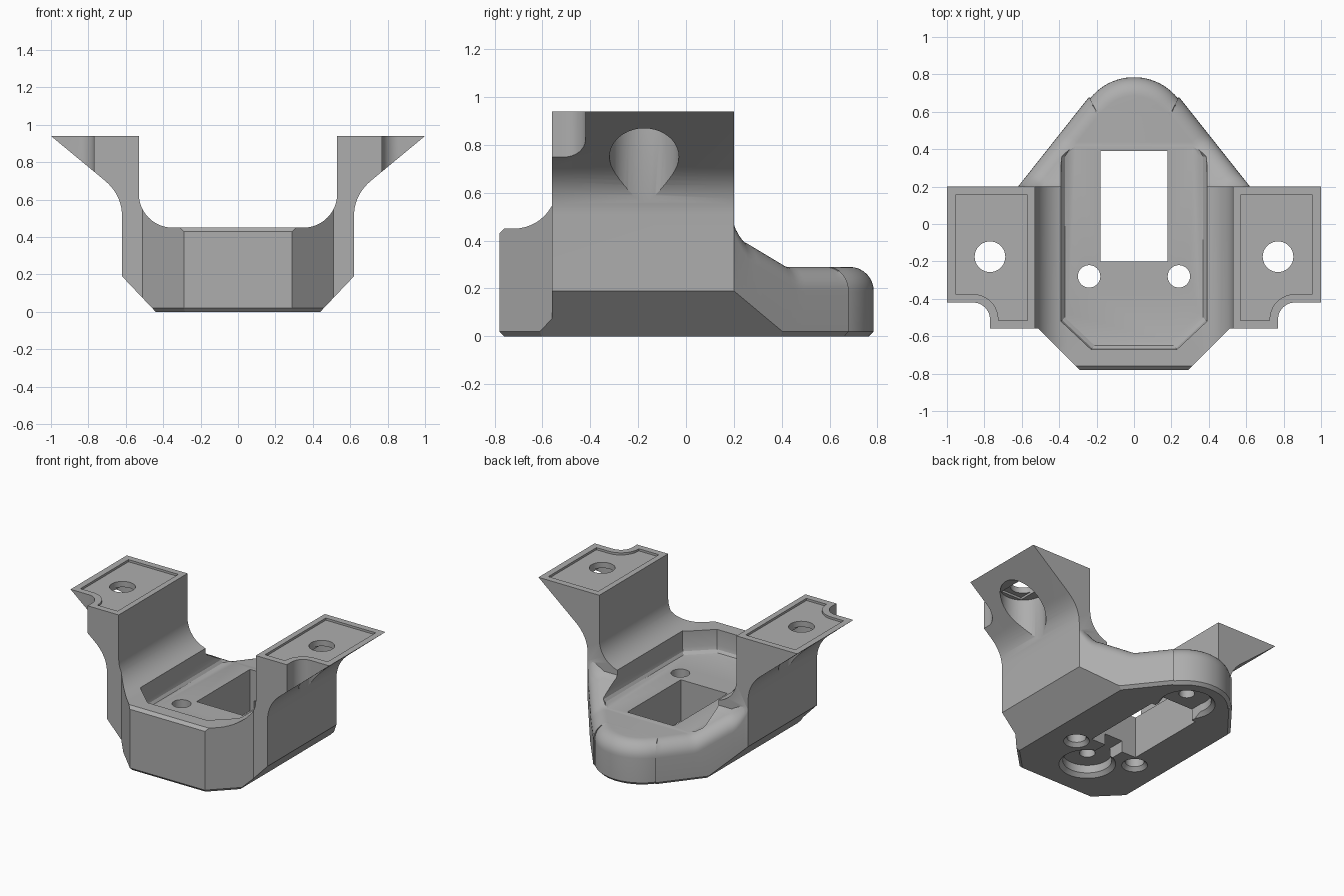
import bpy, bmesh
from math import sin, cos, pi, radians, hypot

if "Cube" in bpy.data.objects:
    bpy.data.objects.remove(bpy.data.objects["Cube"])

grey = bpy.data.materials.new("plain grey")
grey.use_nodes = True
grey.diffuse_color = (0.42, 0.42, 0.42, 1)
grey.node_tree.nodes["Principled BSDF"].inputs["Base Color"].default_value = grey.diffuse_color


def loft(name, rings, caps=True):
    """Skin matching closed rings of 3D points; caps are n-gons or mirrored strips."""
    bm = bmesh.new()
    loops = [[bm.verts.new(p) for p in ring] for ring in rings]
    n = len(rings[0])
    for a, b in zip(loops, loops[1:]):
        for i in range(n):
            j = (i + 1) % n
            bm.faces.new((a[i], a[j], b[j], b[i]))
    for loop in (loops[0], loops[-1]):
        if caps:
            bm.faces.new(loop)
        else:
            for i in range(n // 2 - 1):
                bm.faces.new((loop[i], loop[i + 1], loop[n - 2 - i], loop[n - 1 - i]))
    bmesh.ops.recalc_face_normals(bm, faces=bm.faces)
    mesh = bpy.data.meshes.new(name)
    bm.to_mesh(mesh)
    bm.free()
    mesh.materials.append(grey)
    ob = bpy.data.objects.new(name, mesh)
    bpy.context.collection.objects.link(ob)
    return ob


def prism(name, outline, z0, z1):
    return loft(name, [[(x, y, z) for x, y in outline] for z in (z0, z1)])


def box(name, x0, x1, y0, y1, z0, z1):
    return prism(name, [(x0, y0), (x1, y0), (x1, y1), (x0, y1)], z0, z1)


def disc(name, x, y, steps, n=40):
    """Turned cutter: steps are (radius, z)."""
    return loft(name, [[(x + r * cos(2 * pi * i / n), y + r * sin(2 * pi * i / n), z)
                        for i in range(n)] for r, z in steps])


def arc(cx, cy, r, a0, a1, n=12):
    return [(cx + r * cos(radians(a0 + (a1 - a0) * i / n)),
             cy + r * sin(radians(a0 + (a1 - a0) * i / n))) for i in range(n + 1)]


def mirrored(half):
    return half + [(-x, y) for x, y in reversed(half)]


def combine(target, tool, operation):
    mod = target.modifiers.new("combine", "BOOLEAN")
    mod.operation, mod.solver, mod.object = operation, "EXACT", tool
    bpy.context.view_layer.objects.active = target
    bpy.ops.object.modifier_apply(modifier=mod.name)
    bpy.data.objects.remove(tool)


def wing_edge(d):
    """Outer wing edge with its rounded corner notch, inset by d."""
    return [(1 - d, 0.2 - d), (1 - d, -0.42 + d)] + arc(0.86, -0.51, 0.09 + d, 90, 180) + [(0.77 - d, -0.56 + d)]


# Plan of wings and front nose
plan = mirrored(wing_edge(0) + [(0.51, -0.56), (0.29, -0.78)])
body = loft("bracket_body", [[(x * k, y * k, z) for x, y in plan]
                             for k, z in ((0.95, -0.02), (1, 0.02), (1, 1.2))])


# Rounded rear lobe with walls that ramp up to the wings
def wall_top(y):
    if y > 0.47:
        return 0.29
    if y > 0.3:
        return 0.29 + (0.47 - y) * 0.6
    return 0.392 + 0.14 * (min(0.3 - y, 0.1) / 0.1) ** 1.7


side = [(0.62, 0.14), (0.62, 0.19)]
side += [(0.62 - 0.38 * t / 24, 0.2 + 0.48 * t / 24) for t in range(25)]
side += arc(0, 0.485, 0.3, 38, 87, 10)
normals = []
for i, (x, y) in enumerate(side):
    (ax, ay), (bx, by) = side[max(i - 1, 0)], side[min(i + 1, len(side) - 1)]
    length = hypot(bx - ax, by - ay)
    normals.append(((by - ay) / length, (ax - bx) / length))


def lobe_ring(inset, height):
    half = [(x - nx * inset, y - ny * inset, height(y)) for (x, y), (nx, ny) in zip(side, normals)]
    return half + [(-x, y, z) for x, y, z in reversed(half)]


R = 0.1
rings = [lobe_ring(0.04, lambda y: -0.02), lobe_ring(0, lambda y: 0.02)]
for k in range(9):
    a = pi / 2 * k / 8
    rings.append(lobe_ring(R * (1 - cos(a)), lambda y: wall_top(y) - R + R * sin(a)))
combine(body, loft("rear_lobe", rings, caps=False), "UNION")

# Front section: chamfered base, flared wings and U-shaped channel
flare = []
for i in range(11):
    t = i / 10
    flare.append((0.62 + 0.09 * t * t, 0.51 * (1 - t) ** 2 + 1.246 * t * (1 - t) + 0.7 * t * t))
section = mirrored([(0.44, 0), (0.62, 0.19)] + flare + [(1, 0.94), (0.53, 0.94)] + arc(0.35, 0.63, 0.18, 0, -90))
combine(body, loft("section", [[(x, y, z) for x, z in section] for y in (-0.9, 0.9)]), "INTERSECT")

# Sunken floor with softened foot
pocket = [(0.23, -0.67), (0.39, -0.52), (0.39, 0.36), (0.31, 0.48)]
rings = []
for inset, z in ((0.04, 0.291), (0.02, 0.298), (0.006, 0.315), (0, 0.34), (0, 1)):
    rings.append([(x - inset * (1 if x > 0 else -1), y + (inset if y < 0 else 0), z) for x, y in mirrored(pocket)])
combine(body, loft("floor_pocket", rings), "DIFFERENCE")

# Front rim chamfer
combine(body, loft("rim_chamfer", [[(x, -0.79, 0.42), (x, -0.75, 0.46), (x, -0.79, 0.46)] for x in (-0.4, 0.4)]), "DIFFERENCE")

# Central window and underside recesses
cutters = [box("window", -0.18, 0.18, -0.2, 0.39, -0.1, 1),
           box("rear_slot", -0.15, 0.15, 0.3, 0.52, -0.1, 0.08),
           box("front_slot", -0.07, 0.07, -0.46, -0.15, -0.1, 0.08)]
for y in (-0.46, 0.52):
    cutters.append(disc("underside_recess", 0, y, [(0.18, -0.02), (0.18, 0), (0.155, 0.025), (0.155, 0.08)]))
    cutters.append(disc("blind_hole", 0, y, [(0.05, 0.02), (0.05, 0.2)]))

# Floor screw holes, wing holes with counterbores, wing top recesses
for s in (1, -1):
    cutters.append(disc("floor_hole", s * 0.24, -0.28, [(0.1, -0.02), (0.06, 0.025), (0.06, 0.6)]))
    cutters.append(disc("counterbore", s * 0.77, -0.175, [(0.145, 0.4), (0.145, 0.87)]))
    cutters.append(box("bridge_step", s * 0.77 - 0.08, s * 0.77 + 0.08, -0.29, -0.06, 0.8, 0.885))
    cutters.append(disc("wing_hole", s * 0.77, -0.175, [(0.082, 0.7), (0.082, 1.1)]))
    outline = [(s * x, y) for x, y in wing_edge(0.045) + [(0.57, -0.515), (0.57, 0.155)]]
    cutters.append(prism("wing_recess", outline, 0.925, 1.1))
for cutter in cutters:
    combine(body, cutter, "DIFFERENCE")

# Smooth curved surfaces, crisp edges
body.data.materials.clear()
body.data.materials.append(grey)
bpy.ops.object.select_all(action="DESELECT")
body.select_set(True)
bpy.context.view_layer.objects.active = body
bpy.ops.object.shade_smooth_by_angle(angle=radians(25))
